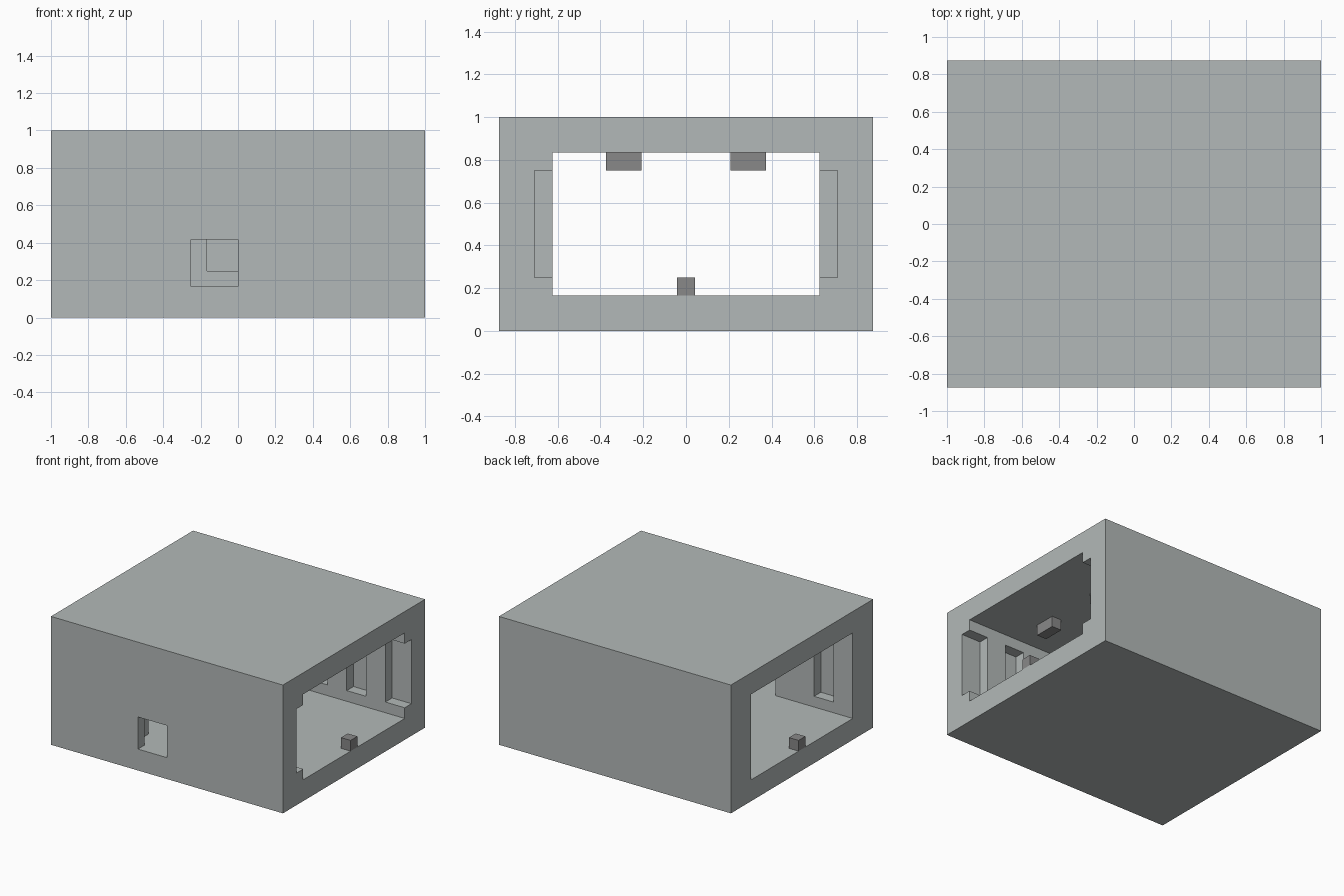
import bpy
import bmesh

cube = bpy.data.objects.get("Cube")
if cube:
    bpy.data.objects.remove(cube, do_unlink=True)

U = 1 / 12  # one building module


def make_material(name, color):
    mat = bpy.data.materials.new(name)
    mat.use_nodes = True
    mat.diffuse_color = color
    mat.node_tree.nodes["Principled BSDF"].inputs["Base Color"].default_value = color
    return mat


pale = make_material("pale grey", (0.45, 0.485, 0.479, 1))
dark = make_material("mid grey", (0.246, 0.246, 0.246, 1))


def box(name, xs, ys, zs, mat):
    """Axis-aligned box from min/max pairs given in modules."""
    bm = bmesh.new()
    bmesh.ops.create_cube(bm, size=1)
    for v in bm.verts:
        for i, (lo, hi) in enumerate((xs, ys, zs)):
            v.co[i] = (lo if v.co[i] < 0 else hi) * U
    mesh = bpy.data.meshes.new(name)
    bm.to_mesh(mesh)
    bm.free()
    mesh.materials.append(mat)
    obj = bpy.data.objects.new(name, mesh)
    bpy.context.collection.objects.link(obj)
    return obj


shell = box("tunnel_shell", (-12, 12), (-10.5, 10.5), (0, 12), pale)


def cut(xs, ys, zs):
    """Carve a box out of the shell."""
    cutter = box("cutter", xs, ys, zs, pale)
    cutter.hide_render = True
    mod = shell.modifiers.new("cut", 'BOOLEAN')
    mod.operation = 'DIFFERENCE'
    mod.solver = 'EXACT'
    mod.object = cutter
    bpy.context.view_layer.objects.active = shell
    bpy.ops.object.modifier_apply(modifier=mod.name)
    bpy.data.objects.remove(cutter, do_unlink=True)


# Open passage from end to end
cut((-13, 13), (-7.5, 7.5), (2, 10))

# Upright wall niches, the last pair open to the end
for start in range(-10, 11, 4):
    end = 13 if start == 10 else start + 2
    cut((start, end), (7, 8.5), (3, 9))
    if start not in (-6, -2):  # the window takes this place
        cut((start, end), (-8.5, -7), (3, 9))

# Window in the front wall with a wider recess inside
cut((-4, 1), (-9.5, -7), (2, 6))
cut((-3, 0), (-11, -9), (2, 5))

# Floor stops at both ends, and paired ceiling blocks
for side, label in ((-1, "right"), (1, "left")):
    xs = sorted((side * 11, side * 12))
    box(f"floor_stop_{label}", xs, (-0.5, 0.5), (2, 3), dark)
    xs = sorted((side * 6, side * 7))
    for row, place in ((-1, "front"), (1, "back")):
        ys = sorted((row * 2.5, row * 4.5))
        box(f"ceiling_block_{label}_{place}", xs, ys, (9, 10), dark)
